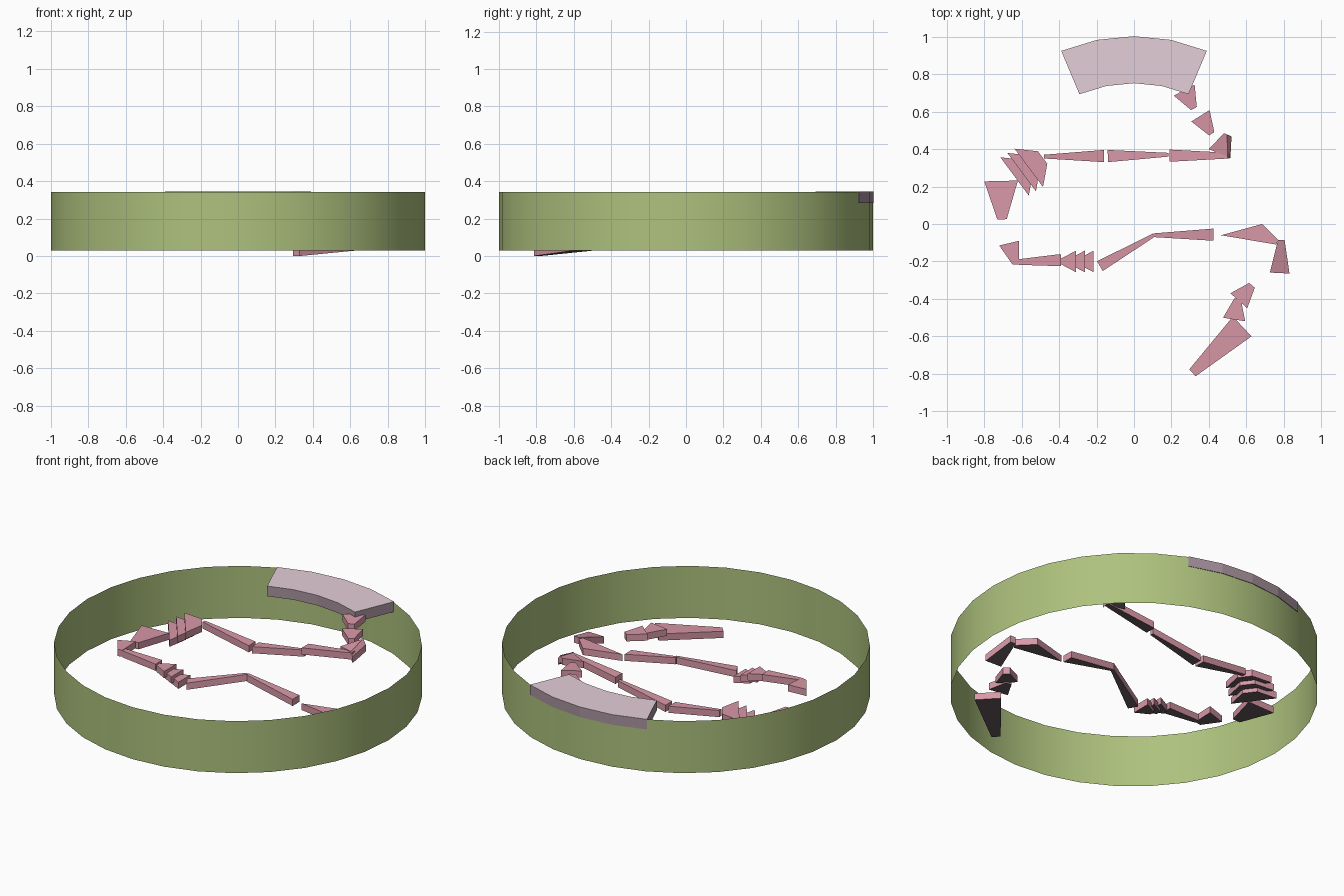
import bpy, math
from mathutils import Vector

if "Cube" in bpy.data.objects:
    bpy.data.objects.remove(bpy.data.objects["Cube"])


def material(name, rgb):
    m = bpy.data.materials.new(name)
    m.diffuse_color = (*rgb, 1)
    m.use_nodes = True
    m.node_tree.nodes["Principled BSDF"].inputs["Base Color"].default_value = m.diffuse_color
    return m


PINK = material("dusty pink", (0.69, 0.315, 0.39))
PALE = material("pale mauve", (0.78, 0.62, 0.69))
MAUVE = material("dull mauve", (0.39, 0.29, 0.34))
CHARCOAL = material("charcoal", (0.13, 0.10, 0.11))
GREEN = material("moss green", (0.42, 0.535, 0.205))
THICK = 0.04


def add_mesh(name, verts, faces, mats):
    """Mesh with a colour for top faces, sides and underside."""
    me = bpy.data.meshes.new(name)
    me.from_pydata(verts, [], faces)
    for m in mats:
        me.materials.append(m)
    if len(mats) == 3:
        for p in me.polygons:
            nz = p.normal.z
            p.material_index = 0 if nz > 0.6 else 2 if nz < -0.6 else 1
    ob = bpy.data.objects.new(name, me)
    bpy.context.collection.objects.link(ob)
    return ob


def slab(name, top, thick=THICK):
    """Prism hanging below a top outline (x, y, z)."""
    area = sum(a[0] * b[1] - b[0] * a[1] for a, b in zip(top, top[1:] + top[:1]))
    if area < 0:
        top = top[::-1]
    n = len(top)
    verts = [tuple(p) for p in top] + [(p[0], p[1], p[2] - thick) for p in top]
    faces = [tuple(range(n)), tuple(range(2 * n - 1, n - 1, -1))]
    for i in range(n):
        j = (i + 1) % n
        faces.append((i, i + n, j + n, j))
    return add_mesh(name, verts, faces, (PINK, PINK, CHARCOAL))


def wedge(name, a, wa, b, wb):
    """Tapered ramp from a to b, with a width at each end."""
    a, b = Vector(a), Vector(b)
    d = (b - a).xy.normalized()
    side = Vector((-d.y, d.x, 0)) / 2
    slab(name, [a + side * wa, a - side * wa, b - side * wb, b + side * wb])


# Outer wall: thin open 32-sided ring, smooth shaded
N = 32
ring = [(math.sin(2 * math.pi * i / N), math.cos(2 * math.pi * i / N)) for i in range(N)]
wall = add_mesh("ring_wall",
                [(x, y, z) for z in (0.03, 0.342) for x, y in ring],
                [((i + 1) % N, i, i + N, (i + 1) % N + N) for i in range(N)], (GREEN,))
wall.data.shade_smooth()

# Start platform: four wall segments wide
angles = [math.radians(11.4 * k) for k in range(-2, 3)]
R_OUT, R_IN = 1.003, 0.752
Z0, Z1 = 0.283, 0.344
pv = [(r * math.sin(t), r * math.cos(t), z) for t in angles
      for r, z in ((R_OUT, Z1), (R_IN, Z1), (R_IN, Z0), (R_OUT, Z0))]
pf = [(3, 2, 1, 0), (16, 17, 18, 19)]
for k in range(4):
    for c in range(4):
        e = (c + 1) % 4
        pf.append((4 * k + c, 4 * k + e, 4 * k + 4 + e, 4 * k + 4 + c))
add_mesh("start_platform", pv, pf, (PALE, MAUVE, CHARCOAL))

# Upper steps below the platform
wedge("upper_step_1", (0.268, 0.715, 0.315), 0.126, (0.32, 0.617, 0.31), 0.035)
wedge("upper_step_2", (0.355, 0.578, 0.305), 0.115, (0.415, 0.482, 0.30), 0.033)
slab("upper_step_3", [(0.40, 0.40, 0.28), (0.48, 0.485, 0.31),
                      (0.498, 0.478, 0.315), (0.50, 0.36, 0.29)])
slab("upper_step_4", [(0.497, 0.478, 0.322), (0.521, 0.468, 0.295),
                      (0.515, 0.352, 0.268), (0.50, 0.352, 0.292)])

# Upper straight ramps
wedge("upper_ramp_1", (0.51, 0.365, 0.288), 0.03, (0.19, 0.365, 0.24), 0.065)
wedge("upper_ramp_2", (0.185, 0.37, 0.215), 0.02, (-0.14, 0.363, 0.16), 0.065)
wedge("upper_ramp_3", (-0.16, 0.363, 0.16), 0.065, (-0.48, 0.36, 0.21), 0.02)

# Overlapping fan of turning steps
for i in range(3):
    dx, dy, dz = -0.038 * i, -0.023 * i, -0.025 * i
    wedge(f"fan_step_{i + 1}", (-0.488 + dx, 0.355 + dy, 0.205 + dz), 0.083,
          (-0.562 + dx, 0.30 + dy, 0.203 + dz), 0.255)

# Left turn
wedge("left_turn_step", (-0.71, 0.23, 0.15), 0.18, (-0.705, 0.025, 0.155), 0.05)
slab("left_corner_step", [(-0.72, -0.115, 0.215), (-0.615, -0.09, 0.225),
                          (-0.615, -0.215, 0.22), (-0.65, -0.215, 0.215)])

# Lower ramps and small stair
wedge("lower_ramp_1", (-0.615, -0.203, 0.218), 0.03, (-0.39, -0.193, 0.20), 0.065)
for i in range(3):
    s = 0.047 * i
    z = 0.19 - 0.02 * i
    wedge(f"small_step_{i + 1}", (-0.39 + s, -0.2, z), 0.03, (-0.31 + s, -0.2, z), 0.115)
wedge("lower_ramp_2", (-0.182, -0.225, 0.155), 0.06, (0.105, -0.06, 0.213), 0.02)
wedge("lower_ramp_3", (0.105, -0.06, 0.21), 0.02, (0.425, -0.057, 0.155), 0.065)

# Right turn
slab("right_turn_step", [(0.465, -0.06, 0.13), (0.685, 0.0, 0.13),
                         (0.77, -0.085, 0.13), (0.76, -0.11, 0.13)])
wedge("right_drop_step", (0.787, -0.085, 0.14), 0.035, (0.778, -0.262, 0.09), 0.105)
slab("right_low_step_1", [(0.515, -0.37, 0.12), (0.615, -0.315, 0.11),
                          (0.645, -0.34, 0.11), (0.605, -0.45, 0.115)])
wedge("right_low_step_2", (0.553, -0.40, 0.11), 0.035, (0.535, -0.51, 0.11), 0.12)

# Exit ramp touching the ground
wedge("exit_ramp", (0.578, -0.547, 0.069), 0.145, (0.312, -0.795, 0.04), 0.05)
